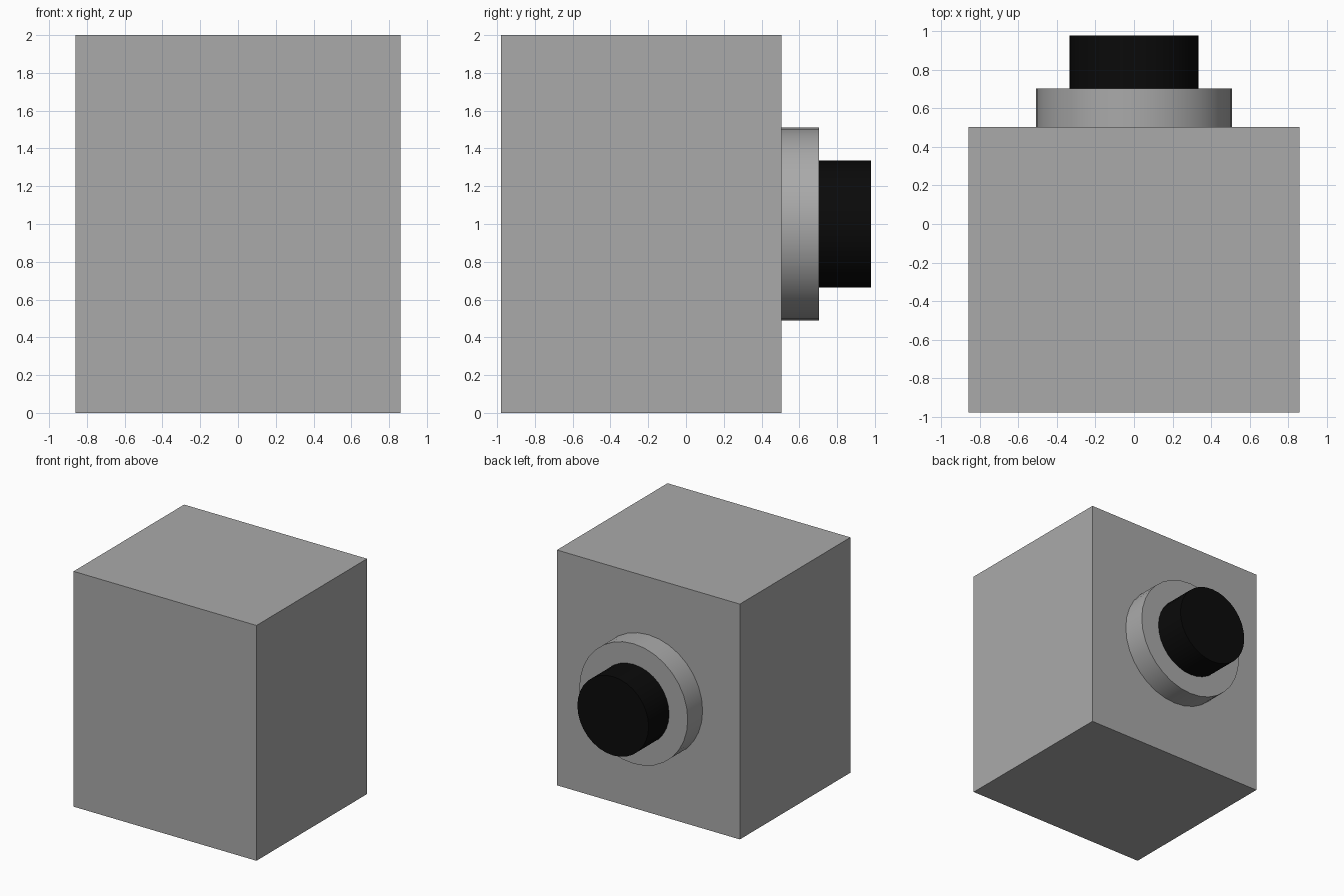
import bpy
import math

cube = bpy.data.objects.get("Cube")
if cube:
    bpy.data.objects.remove(cube, do_unlink=True)


def make_material(name, color):
    mat = bpy.data.materials.new(name)
    mat.use_nodes = True
    mat.diffuse_color = color
    bsdf = next(n for n in mat.node_tree.nodes if n.type == 'BSDF_PRINCIPLED')
    bsdf.inputs["Base Color"].default_value = color
    return mat


grey = make_material("grey", (0.40, 0.40, 0.40, 1))
black = make_material("black", (0.003, 0.003, 0.003, 1))

BACK = 0.505      # y of the body's back face
CENTRE_Z = 1.0    # height of the round parts' shared axis


def add_disc(name, radius, y0, y1, mat):
    """Cylinder lying along y from y0 to y1."""
    bpy.ops.mesh.primitive_cylinder_add(
        vertices=32, radius=radius, depth=y1 - y0,
        location=(0, (y0 + y1) / 2, CENTRE_Z), rotation=(math.pi / 2, 0, 0))
    obj = bpy.context.object
    obj.name = name
    obj.data.materials.append(mat)
    bpy.ops.object.shade_smooth_by_angle(angle=math.radians(30))
    return obj


# Box body
bpy.ops.mesh.primitive_cube_add(size=1, location=(0, (BACK - 0.98) / 2, 1))
body = bpy.context.object
body.name = "body"
body.scale = (1.72, BACK + 0.98, 2)
bpy.ops.object.transform_apply(location=False, rotation=False, scale=True)
body.data.materials.append(grey)

# Round collar and the knob standing on it
add_disc("collar", 0.51, BACK, 0.705, grey)
add_disc("knob", 0.335, 0.705, 0.98, black)
